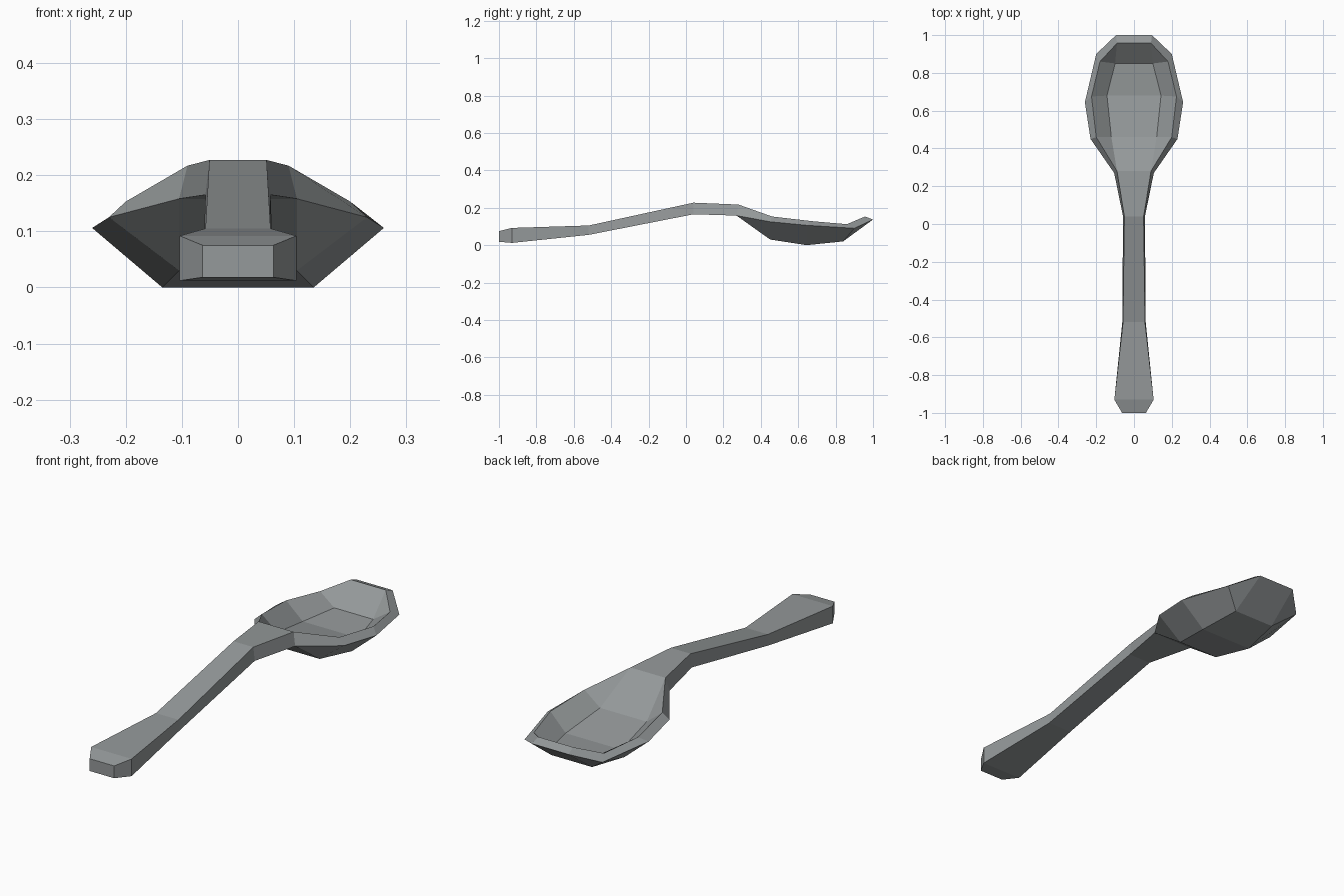
import bpy, bmesh

if "Cube" in bpy.data.objects:
    bpy.data.objects.remove(bpy.data.objects["Cube"])

steel = bpy.data.materials.new("grey steel")
steel.diffuse_color = (0.30, 0.32, 0.325, 1)
steel.use_nodes = True
steel.node_tree.nodes["Principled BSDF"].inputs["Base Color"].default_value = steel.diffuse_color


def half_section(outer, inner, floor=None, bottom=None):
    """Right half, top to underside: floor, inner rim, outer rim, bottom.
    Sections without a bowl collapse the floor and bottom onto the rims."""
    return [floor or inner, inner, outer, bottom or outer]


# (x, y, z) of the right half at each station, handle end to bowl tip
sections = [
    # handle
    half_section((0.063, -1.0, 0.018), (0.063, -1.0, 0.075)),
    half_section((0.104, -0.93, 0.012), (0.104, -0.93, 0.092)),
    half_section((0.062, -0.52, 0.055), (0.058, -0.52, 0.105)),
    half_section((0.058, 0.04, 0.165), (0.051, 0.04, 0.227)),
    # neck
    half_section((0.105, 0.27, 0.158), (0.090, 0.28, 0.217)),
    # bowl
    half_section((0.23, 0.45, 0.125), (0.20, 0.46, 0.153),
                 (0.12, 0.46, 0.09), (0.105, 0.45, 0.03)),
    half_section((0.26, 0.645, 0.106), (0.225, 0.675, 0.128),
                 (0.143, 0.68, 0.05), (0.135, 0.645, 0.0)),
    half_section((0.20, 0.90, 0.09), (0.18, 0.86, 0.112),
                 (0.10, 0.85, 0.06), (0.105, 0.84, 0.02)),
    # tip
    half_section((0.095, 1.0, 0.137), (0.09, 0.957, 0.153)),
]

# loft the mirrored sections into one closed skin
bm = bmesh.new()
rings = []
for half in sections:
    loop = half + [(-x, y, z) for x, y, z in reversed(half)]
    rings.append([bm.verts.new(p) for p in loop])
for a, b in zip(rings, rings[1:]):
    n = len(a)
    for i in range(n):
        j = (i + 1) % n
        bm.faces.new((a[i], a[j], b[j], b[i]))
bm.faces.new(rings[0])
bm.faces.new(rings[-1])
bmesh.ops.remove_doubles(bm, verts=bm.verts[:], dist=0.0005)
bmesh.ops.recalc_face_normals(bm, faces=bm.faces[:])

mesh = bpy.data.meshes.new("spoon")
bm.to_mesh(mesh)
bm.free()
mesh.materials.append(steel)
spoon = bpy.data.objects.new("spoon", mesh)
bpy.context.collection.objects.link(spoon)
